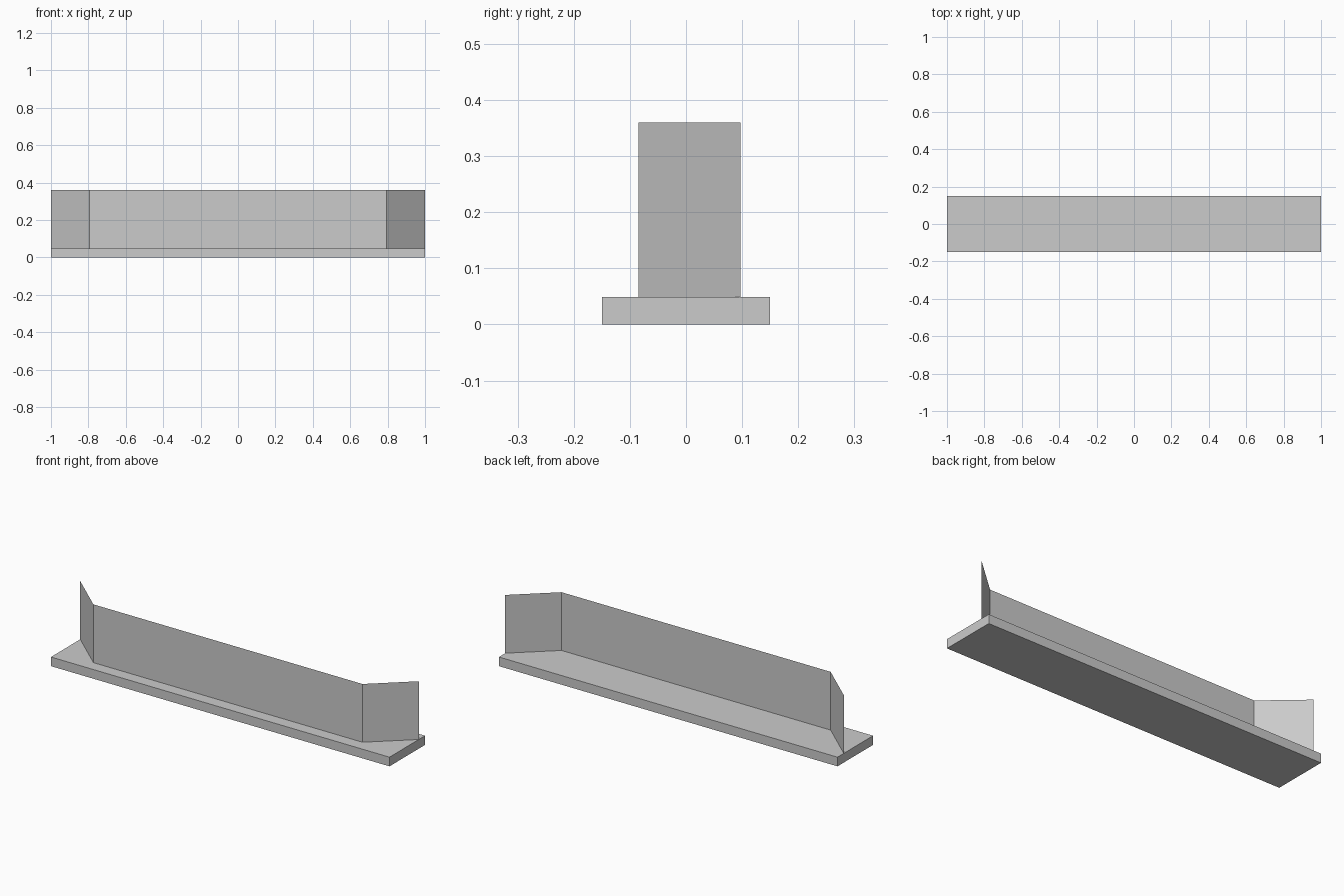
import bpy
import bmesh

cube = bpy.data.objects.get("Cube")
if cube:
    bpy.data.objects.remove(cube, do_unlink=True)

grey = bpy.data.materials.new("plain_grey")
grey.use_nodes = True
colour = (0.6, 0.6, 0.6, 1)
grey.diffuse_color = colour
grey.node_tree.nodes["Principled BSDF"].inputs["Base Color"].default_value = colour

BASE_TOP, WALL_TOP = 0.049, 0.36


def finish(name, bm):
    mesh = bpy.data.meshes.new(name)
    bm.to_mesh(mesh)
    bm.free()
    mesh.materials.append(grey)
    obj = bpy.data.objects.new(name, mesh)
    bpy.context.collection.objects.link(obj)
    return obj


# Base slab
bm = bmesh.new()
bmesh.ops.create_cube(bm, size=1)
bmesh.ops.translate(bm, verts=bm.verts, vec=(0, 0, 0.5))
bmesh.ops.scale(bm, verts=bm.verts, vec=(2, 0.3, BASE_TOP))
finish("base_slab", bm)

# Thin upright wall with end wings angled towards the back
bm = bmesh.new()
plan = [(-1, 0.097), (-0.795, -0.085), (0.795, -0.085), (1, 0.097)]
foot = [bm.verts.new((x, y, BASE_TOP)) for x, y in plan]
head = [bm.verts.new((x, y, WALL_TOP)) for x, y in plan]
for i in range(len(plan) - 1):
    bm.faces.new((foot[i], foot[i + 1], head[i + 1], head[i]))
finish("winged_wall", bm)
